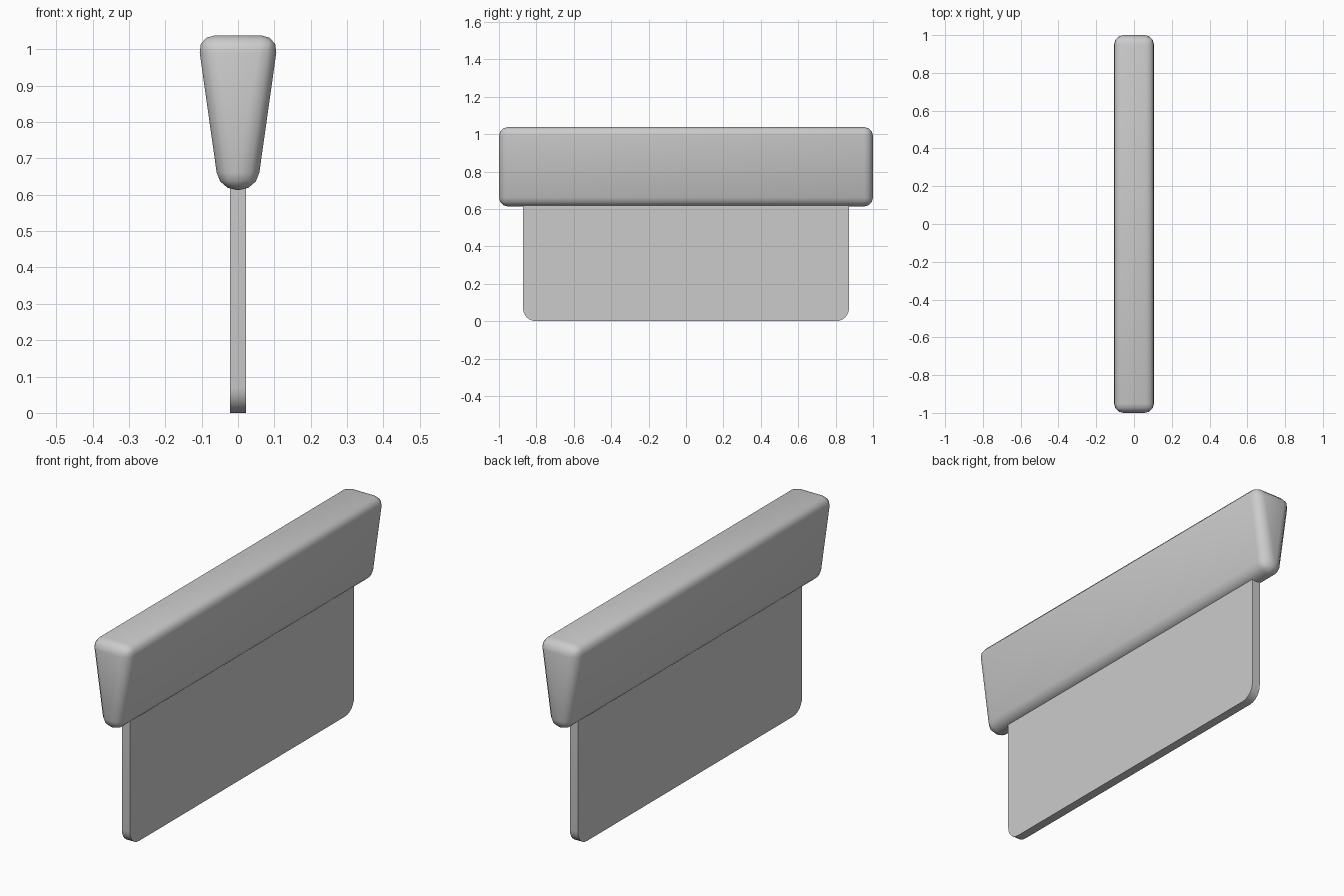
import bpy, bmesh, math

if "Cube" in bpy.data.objects:
    bpy.data.objects.remove(bpy.data.objects["Cube"])


def prism(name, profile, axis, half):
    """Extrude a closed 2D profile symmetrically along x or y."""
    bm = bmesh.new()
    if axis == 'y':
        verts = [bm.verts.new((a, -half, z)) for a, z in profile]
        move = (0, 2 * half, 0)
    else:
        verts = [bm.verts.new((-half, a, z)) for a, z in profile]
        move = (2 * half, 0, 0)
    face = bm.faces.new(verts)
    out = bmesh.ops.extrude_face_region(bm, geom=[face], use_keep_orig=True)
    moved = [g for g in out['geom'] if isinstance(g, bmesh.types.BMVert)]
    bmesh.ops.translate(bm, verts=moved, vec=move)
    bmesh.ops.recalc_face_normals(bm, faces=bm.faces)
    mesh = bpy.data.meshes.new(name)
    bm.to_mesh(mesh)
    bm.free()
    obj = bpy.data.objects.new(name, mesh)
    bpy.context.collection.objects.link(obj)
    return obj


def smooth(obj, angle):
    bpy.ops.object.select_all(action='DESELECT')
    obj.select_set(True)
    bpy.context.view_layer.objects.active = obj
    bpy.ops.object.shade_smooth_by_angle(angle=math.radians(angle))


# Handle: tapered wedge bar with rounded edges
handle = prism("handle", [(-0.052, 0.613), (0.052, 0.613),
                          (0.112, 1.038), (-0.112, 1.038)], 'y', 1.0)
bevel = handle.modifiers.new("rounding", 'BEVEL')
bevel.width = 0.048
bevel.segments = 3
bevel.limit_method = 'NONE'
bpy.context.view_layer.objects.active = handle
handle.select_set(True)
bpy.ops.object.modifier_apply(modifier=bevel.name)
smooth(handle, 50)

# Blade: thin flat plate with rounded lower corners
W, R, STEPS = 0.872, 0.07, 6
arc = [(W - R + R * math.cos(t), R + R * math.sin(t))
       for t in (-math.pi / 2 + math.pi / 2 * i / STEPS for i in range(STEPS + 1))]
right = arc + [(W, 0.65)]
blade = prism("blade", right + [(-y, z) for y, z in reversed(right)], 'x', 0.022)
smooth(blade, 30)
